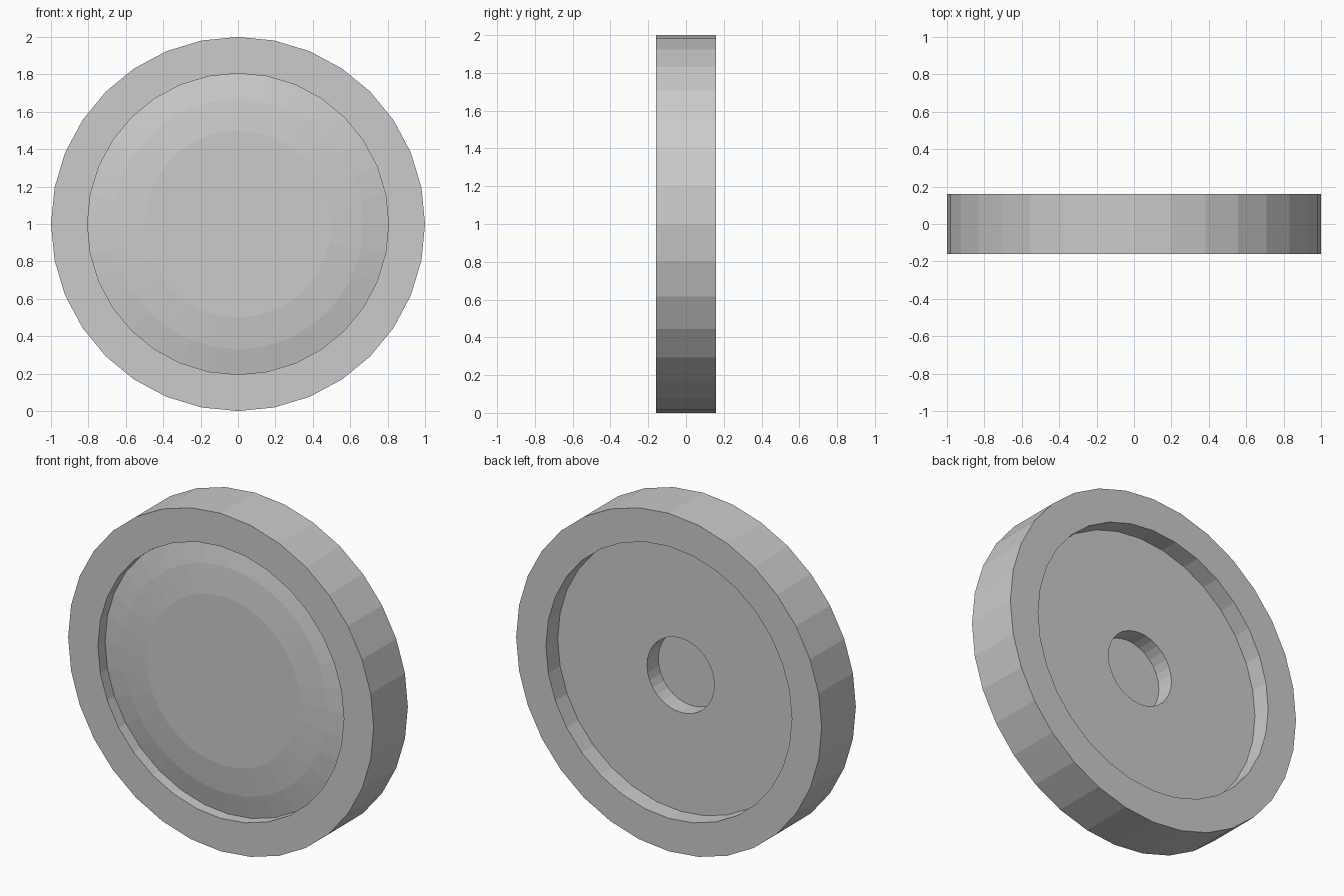
import bpy
import bmesh
import math

if "Cube" in bpy.data.objects:
    bpy.data.objects.remove(bpy.data.objects["Cube"])

SIDES = 32
CENTRE_Z = 1.0


def lathe(name, profile, closed):
    """Turn an (radius, y) profile around the wheel axle, flat shaded."""
    bm = bmesh.new()
    rings = []
    for r, y in profile:
        if r == 0:
            rings.append([bm.verts.new((0, y, 0))] * SIDES)
        else:
            rings.append([bm.verts.new((r * math.cos(a), y, r * math.sin(a)))
                          for a in (2 * math.pi * i / SIDES for i in range(SIDES))])
    pairs = list(zip(rings, rings[1:]))
    if closed:
        pairs.append((rings[-1], rings[0]))
    for a, b in pairs:
        for i in range(SIDES):
            j = (i + 1) % SIDES
            # dict keeps order and drops the repeated pole vertex
            bm.faces.new(list(dict.fromkeys((a[i], a[j], b[j], b[i]))))
    bmesh.ops.recalc_face_normals(bm, faces=bm.faces)
    mesh = bpy.data.meshes.new(name)
    bm.to_mesh(mesh)
    bm.free()
    obj = bpy.data.objects.new(name, mesh)
    obj.location.z = CENTRE_Z
    bpy.context.collection.objects.link(obj)
    return obj


# Tyre: plain rectangular ring
lathe("tyre", [(1.0, -0.16), (1.0, 0.16), (0.805, 0.16), (0.805, -0.16)], True)

# Hub: domed front, recessed flat back with a blind axle hole
lathe("hub", [(0, -0.14), (0.5, -0.14), (0.67, -0.122), (0.805, -0.093),
              (0.805, 0.05), (0.22, 0.05), (0.22, -0.055), (0, -0.055)], False)
